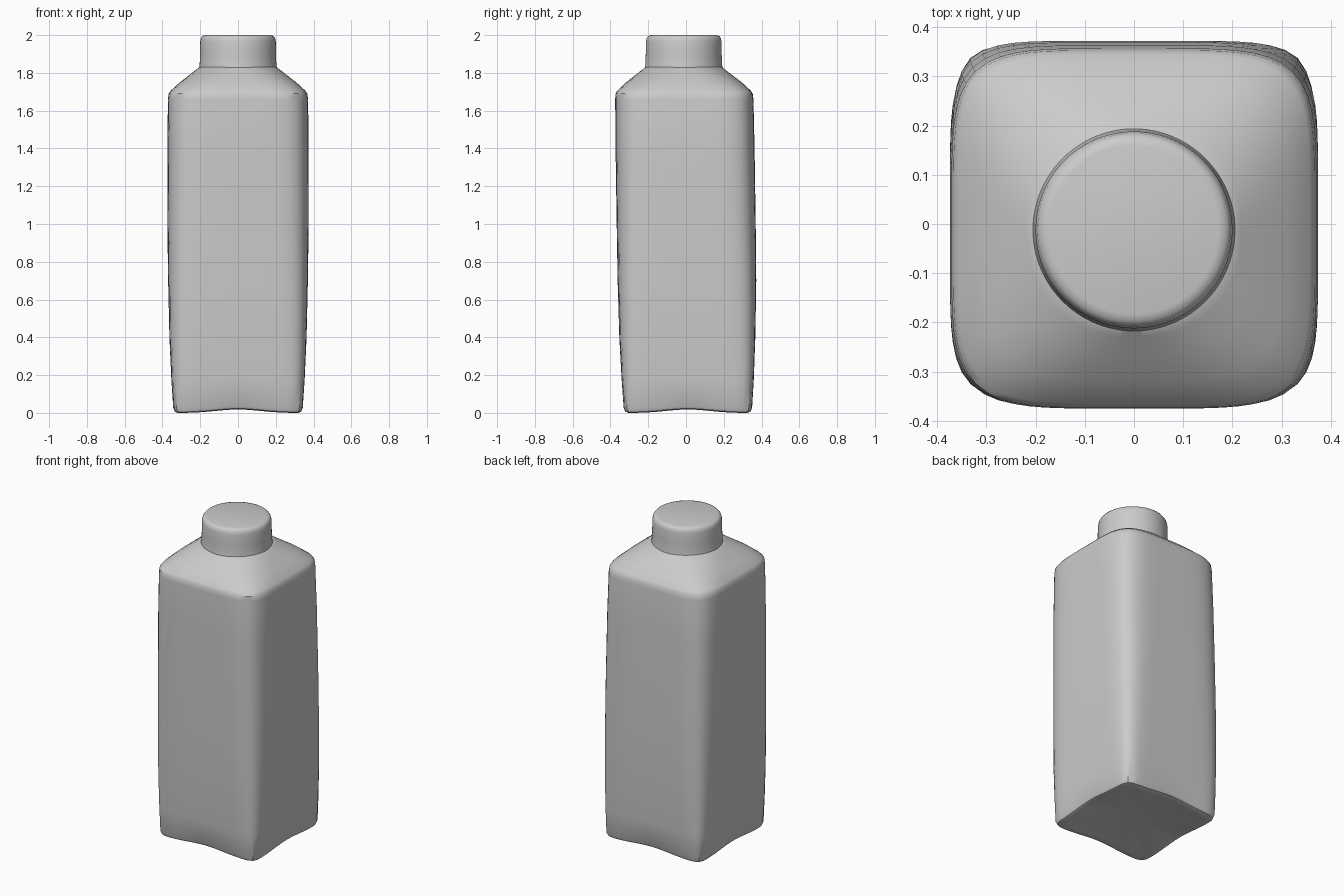
import bpy, bmesh, math

if "Cube" in bpy.data.objects:
    bpy.data.objects.remove(bpy.data.objects["Cube"])

SEGMENTS = 96


def ring(bm, z, rx, ry, cy, power, dip=0.0):
    """Superellipse section; dip raises the middle of each side above the corners."""
    verts = []
    for i in range(SEGMENTS):
        a = 2 * math.pi * i / SEGMENTS
        c, s = math.cos(a), math.sin(a)
        r = (abs(c) ** power + abs(s) ** power) ** (-1 / power)
        lift = dip * math.cos(2 * a) ** 2
        verts.append(bm.verts.new((rx * r * c, cy + ry * r * s, z + lift)))
    return verts


def loft(name, sections, bottom, top, angle):
    bm = bmesh.new()
    rings = [ring(bm, *s) for s in sections]
    for lo, hi in zip(rings, rings[1:]):
        for i in range(SEGMENTS):
            j = (i + 1) % SEGMENTS
            bm.faces.new((lo[i], lo[j], hi[j], hi[i]))
    # close both ends with fans around a centre point
    for loop, point in ((rings[0][::-1], bottom), (rings[-1], top)):
        centre = bm.verts.new(point)
        for i in range(SEGMENTS):
            bm.faces.new((loop[i], loop[(i + 1) % SEGMENTS], centre))
    mesh = bpy.data.meshes.new(name)
    bm.to_mesh(mesh)
    bm.free()
    obj = bpy.data.objects.new(name, mesh)
    bpy.context.collection.objects.link(obj)
    bpy.context.view_layer.objects.active = obj
    obj.select_set(True)
    bpy.ops.object.shade_smooth_by_angle(angle=math.radians(angle))
    obj.select_set(False)
    return obj


# carton: folded base, slightly bulging square sides, shoulder blending to a round neck
# columns: z, half width x, half width y, centre y, squareness, side lift
loft("carton_body", [
    (0.006, 0.29, 0.285, 0.010, 14, 0.016),
    (0.000, 0.322, 0.318, 0.010, 14, 0.018),
    (0.005, 0.335, 0.332, 0.010, 14, 0.018),
    (0.025, 0.343, 0.340, 0.010, 13, 0.010),
    (0.18, 0.353, 0.350, 0.009, 10, 0),
    (0.40, 0.363, 0.360, 0.007, 8, 0),
    (0.70, 0.370, 0.367, 0.005, 6.5, 0),
    (1.00, 0.374, 0.368, 0.001, 5.8, 0),
    (1.40, 0.374, 0.368, -0.005, 5.3, 0),
    (1.66, 0.371, 0.366, -0.009, 5, 0),
    (1.69, 0.367, 0.363, -0.010, 5, 0),
    (1.705, 0.357, 0.354, -0.010, 4.8, 0),
    (1.75, 0.308, 0.306, -0.011, 4, 0),
    (1.79, 0.256, 0.254, -0.012, 3, 0),
    (1.82, 0.218, 0.216, -0.012, 2.3, 0),
    (1.835, 0.197, 0.197, -0.012, 2, 0),
], (0, 0.01, 0.035), (0, -0.012, 1.84), 35)

# screw cap
loft("cap", [(z, r, r, -0.012, 2) for z, r in (
    (1.825, 0.206), (1.845, 0.203), (1.90, 0.201), (1.965, 0.200),
    (1.985, 0.196), (1.996, 0.187), (2.0, 0.172))],
    (0, -0.012, 1.825), (0, -0.012, 2.0), 40)
